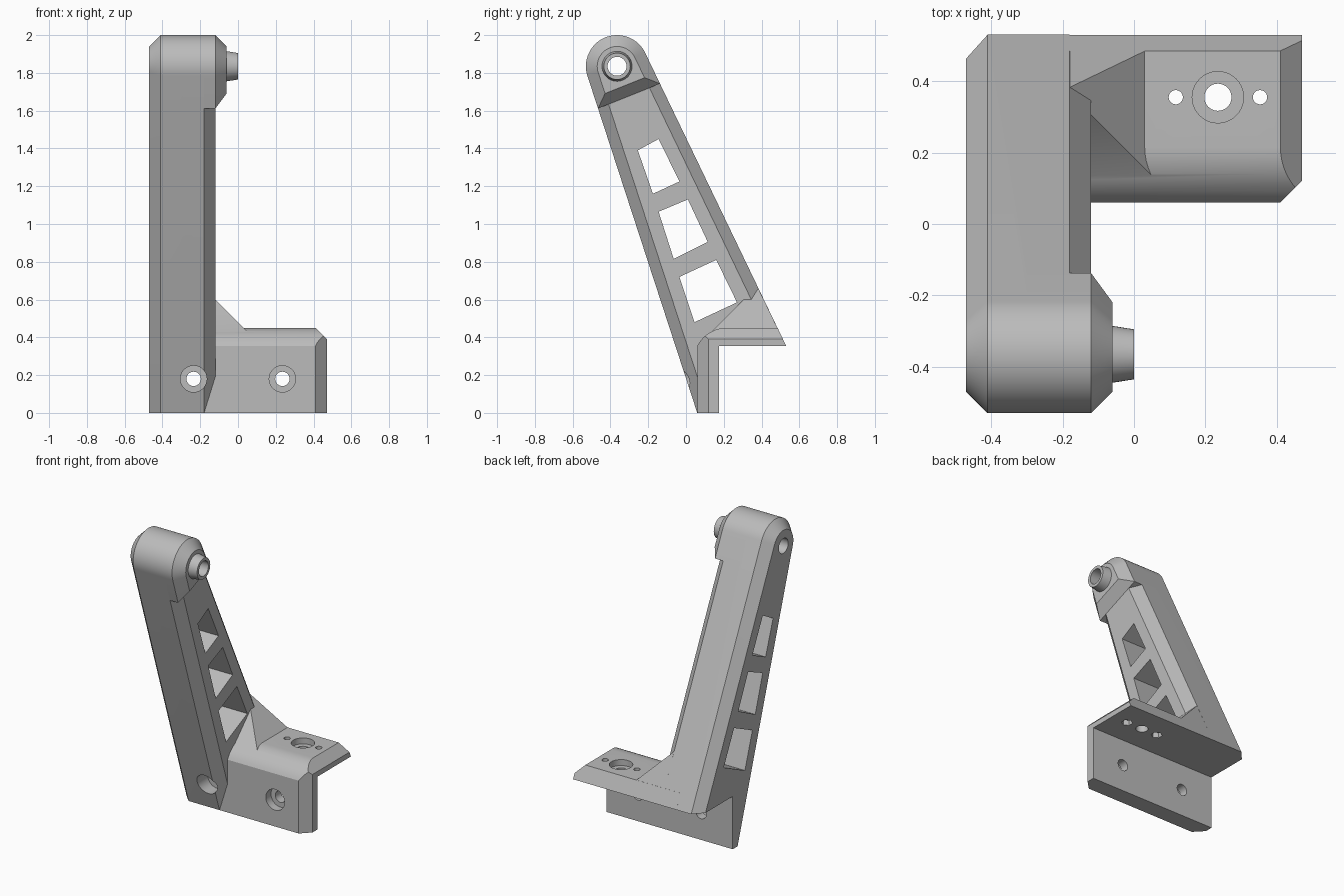
import bpy, bmesh, math
from mathutils import Vector, Matrix

cube = bpy.data.objects.get("Cube")
if cube:
    bpy.data.objects.remove(cube, do_unlink=True)

grey = bpy.data.materials.new("plain_grey")
grey.use_nodes = True
GREY = (0.5, 0.5, 0.5, 1)
grey.diffuse_color = GREY
grey.node_tree.nodes["Principled BSDF"].inputs["Base Color"].default_value = GREY

HY, HZ, R = -0.365, 1.835, 0.165       # pivot head axis and radius
FRONT, BACK = math.radians(198.05), math.radians(25.69)   # arm face normals
C = 0.06                               # chamfer size


def finish(bm, name):
    bmesh.ops.recalc_face_normals(bm, faces=bm.faces)
    mesh = bpy.data.meshes.new(name)
    bm.to_mesh(mesh)
    bm.free()
    mesh.materials.append(grey)
    obj = bpy.data.objects.new(name, mesh)
    bpy.context.collection.objects.link(obj)
    return obj


def loft(name, rings, cuts=()):
    """Skin matching rings of 3D points, then slice with (point, normal) planes."""
    bm = bmesh.new()
    loops = [[bm.verts.new(p) for p in ring] for ring in rings]
    for a, b in zip(loops, loops[1:]):
        for i in range(len(a)):
            j = (i + 1) % len(a)
            bm.faces.new((a[i], a[j], b[j], b[i]))
    bm.faces.new(loops[0])
    bm.faces.new(loops[-1])
    for co, no in cuts:
        bmesh.ops.bisect_plane(bm, geom=bm.verts[:] + bm.edges[:] + bm.faces[:],
                               plane_co=co, plane_no=no, clear_outer=True)
        bmesh.ops.holes_fill(bm, edges=[e for e in bm.edges if e.is_boundary])
    return finish(bm, name)


def prism(name, profile, x0, x1, cuts=()):
    return loft(name, [[(x, y, z) for y, z in profile] for x in (x0, x1)], cuts)


def cone(name, axis, start, end, r1, r2=None, seg=40):
    """Round or hexagonal plug from start to end along an axis."""
    start, end = Vector(start), Vector(end)
    turn = {"x": Matrix.Rotation(math.pi / 2, 4, "Y"),
            "y": Matrix.Rotation(-math.pi / 2, 4, "X"),
            "z": Matrix.Identity(4)}[axis]
    bm = bmesh.new()
    bmesh.ops.create_cone(bm, cap_ends=True, segments=seg, radius1=r1,
                          radius2=r1 if r2 is None else r2,
                          depth=(end - start).length,
                          matrix=Matrix.Translation((start + end) / 2) @ turn)
    return finish(bm, name)


def combine(body, other, operation):
    mod = body.modifiers.new(other.name, "BOOLEAN")
    mod.object, mod.operation, mod.solver = other, operation, "EXACT"
    bpy.context.view_layer.objects.active = body
    bpy.ops.object.modifier_apply(modifier=mod.name)
    bpy.data.objects.remove(other, do_unlink=True)


def arm_ring(x, inset, end=None):
    """Rounded head with two tangent sides, ending at z = 0 or across the axis."""
    r = R - inset
    arc = [FRONT + (BACK - FRONT) * i / 32 for i in range(33)]
    pts = [(HY + r * math.cos(a), HZ + r * math.sin(a)) for a in arc]
    axis = (FRONT + BACK - math.pi) / 2 - math.pi / 2 + math.pi / 2
    u = ((FRONT + BACK) / 2) + math.pi
    ends = []
    for (y, z), d in ((pts[0], FRONT + math.pi / 2), (pts[-1], BACK - math.pi / 2)):
        if end is None:
            t = -z / math.sin(d)
        else:
            along = (y - HY) * math.cos(u) + (z - HZ) * math.sin(u)
            t = (end - along) / math.cos(d - u)
        ends.append((y + t * math.cos(d), z + t * math.sin(d)))
    return [(x, y, z) for y, z in [ends[0]] + pts + [ends[1]]]


# Leaning arm with chamfered long edges, notched to stand on a corner
body = loft("bracket_body", [arm_ring(-0.47, C), arm_ring(-0.41, 0),
                             arm_ring(-0.18, 0), arm_ring(-0.12, C)])
notch = [(0.175, -0.1), (1, -0.1), (1, 0.355), (0.175, 0.355)]
combine(body, prism("notch", notch, -1, 1), "DIFFERENCE")

# Three windows through the arm
windows = [
    [(-0.255, 1.39), (-0.145, 1.45), (-0.035, 1.225), (-0.175, 1.16)],
    [(-0.145, 1.065), (0.01, 1.13), (0.115, 0.905), (-0.065, 0.815)],
    [(-0.035, 0.72), (0.16, 0.81), (0.27, 0.585), (0.045, 0.48)],
]
for w in windows:
    combine(body, prism("window", w, -0.6, 0), "DIFFERENCE")

# Pivot head boss and tapered pin
combine(body, loft("head_boss", [arm_ring(-0.3, 0, 0.17), arm_ring(-0.12, 0, 0.17),
                                 arm_ring(-0.06, C, 0.11)]), "UNION")
combine(body, cone("pin", "x", (-0.1, HY, HZ), (0, HY, HZ), 0.086, 0.07), "UNION")

# Angled foot: upright plate and ledge with a rounded front edge
RA = 0.174
arc = [math.radians(90 + 63 * i / 10) for i in range(11)]
foot = [(0.06, 0), (0.175, 0), (0.175, 0.355), (0.53, 0.355), (0.485, 0.45)]
foot += [(0.215 + RA * math.cos(a), 0.45 - RA + RA * math.sin(a)) for a in arc]
combine(body, prism("foot", foot, -0.3, 0.47,
                    [((0.41, 0, 0.45), (1, 0, 1)), ((0.41, 0.06, 0), (1, -1, 0))]), "UNION")

# Sloping gusset between arm and ledge
gusset = [(0.06, 0.355), (0.53, 0.355), (0.377, 0.672)]
combine(body, prism("gusset", gusset, -0.3, 0.3, [((0, 0, 0.48), (1, 0, 1))]), "UNION")

# Pivot bore, screw holes with counterbores, and hexagonal nut pockets
holes = [("x", (-0.6, HY, HZ), (0.1, HY, HZ), 0.05, 40),
         ("z", (0.235, 0.355, 0.2), (0.235, 0.355, 0.6), 0.038, 40),
         ("z", (0.235, 0.355, 0.41), (0.235, 0.355, 0.6), 0.072, 40)]
for s in (-1, 1):
    x = 0.235 * s
    holes += [("y", (x, -0.2, 0.18), (x, 0.3, 0.18), 0.038, 40),
              ("y", (x, -0.2, 0.18), (x, 0.115, 0.18), 0.07, 40)]
    x = 0.235 + 0.118 * s
    holes += [("z", (x, 0.355, 0.2), (x, 0.355, 0.6), 0.02, 24),
              ("z", (x, 0.355, 0.3), (x, 0.355, 0.39), 0.035, 6)]
for axis, a, b, r, seg in holes:
    combine(body, cone("hole", axis, a, b, r, seg=seg), "DIFFERENCE")

# Smooth the rounded surfaces and keep the edges crisp
bpy.ops.object.select_all(action="DESELECT")
body.select_set(True)
bpy.context.view_layer.objects.active = body
bpy.ops.object.shade_smooth_by_angle(angle=math.radians(25))
